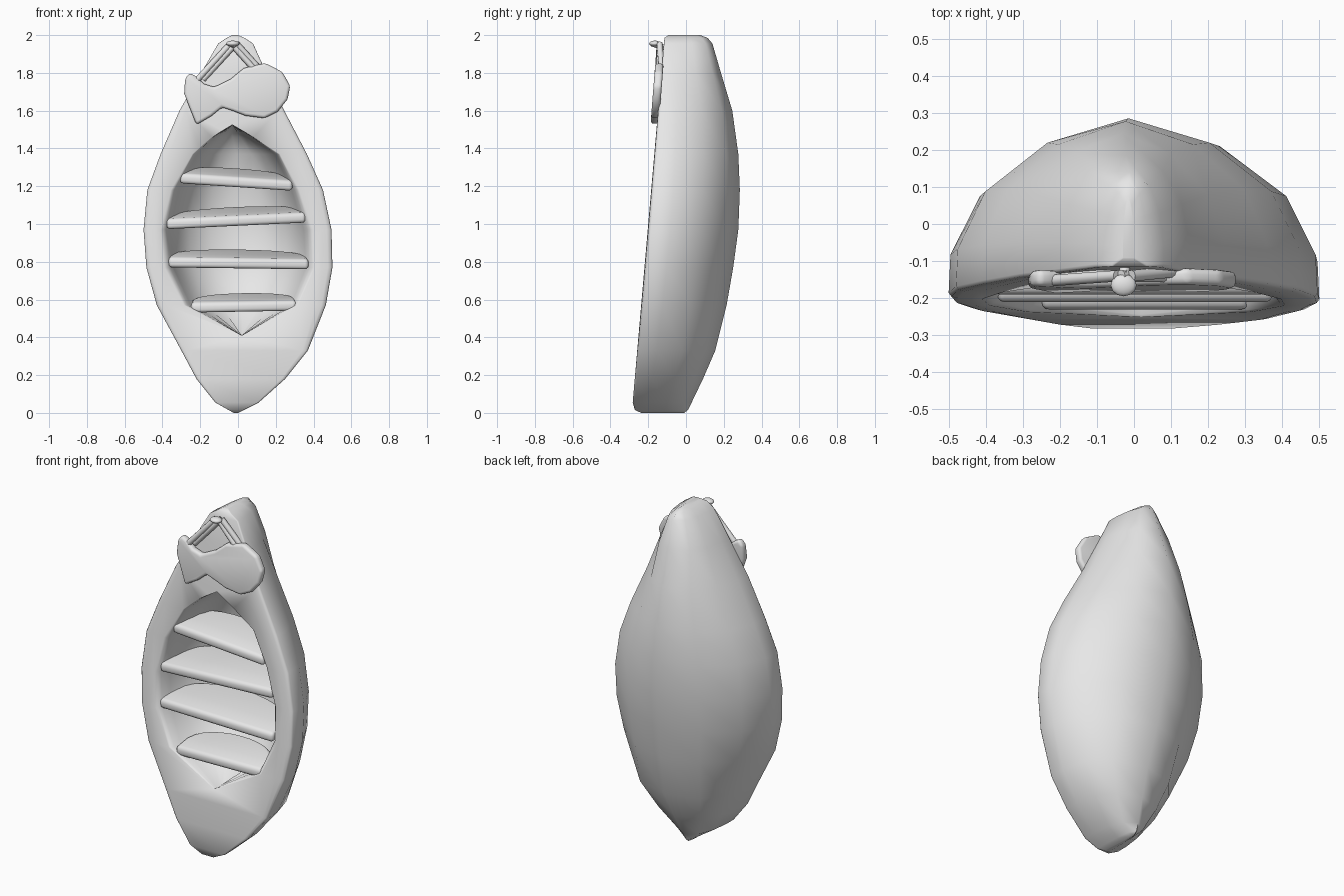
import bpy, bmesh, math
from mathutils import Vector

cube = bpy.data.objects.get("Cube")
if cube:
    bpy.data.objects.remove(cube, do_unlink=True)

GREY = (0.8, 0.8, 0.8, 1)
mat = bpy.data.materials.new("plain grey")
mat.use_nodes = True
mat.diffuse_color = GREY
mat.node_tree.nodes["Principled BSDF"].inputs["Base Color"].default_value = GREY


def front_y(z):
    """Leaning plane of the gunwale."""
    return -0.287 + 0.087 * z


def make_object(name, bm):
    bmesh.ops.remove_doubles(bm, verts=bm.verts, dist=0.0005)
    bmesh.ops.recalc_face_normals(bm, faces=bm.faces)
    mesh = bpy.data.meshes.new(name)
    bm.to_mesh(mesh)
    bm.free()
    mesh.materials.append(mat)
    obj = bpy.data.objects.new(name, mesh)
    bpy.context.collection.objects.link(obj)
    return obj


def activate(obj):
    bpy.ops.object.select_all(action="DESELECT")
    obj.select_set(True)
    bpy.context.view_layer.objects.active = obj


def finish(obj, angle, bevel=0):
    activate(obj)
    if bevel:
        mod = obj.modifiers.new("soft edges", "BEVEL")
        mod.width, mod.segments = bevel, 3
        bpy.ops.object.modifier_apply(modifier=mod.name)
    bpy.ops.object.shade_smooth_by_angle(angle=math.radians(angle))


def skin(name, rings):
    """Join closed rings of equal length; open end rings are capped."""
    bm = bmesh.new()
    rows = [[bm.verts.new(p) for p in ring] for ring in rings]
    for a, b in zip(rows, rows[1:]):
        for i in range(len(a)):
            j = (i + 1) % len(a)
            bm.faces.new((a[i], a[j], b[j], b[i]))
    for end in (rows[0], rows[-1]):
        if (end[0].co - end[-1].co).length > 0.001:
            bm.faces.new(end)
    return make_object(name, bm)


def hull_rings(rows, half):
    """Mirror a half section and fit it to rows of (z, left x, right x, back y, front inset)."""
    rings = []
    for z, x0, x1, back, *inset in rows:
        mid, wide, y0 = (x0 + x1) / 2, (x1 - x0) / 2, front_y(z) + sum(inset)
        # sections are boxier toward both ends
        fullness = 0.7 if z < 0.4 or z > 1.75 else 1
        right = [(u ** fullness, v) for u, v in half]
        section = [(-u, v) for u, v in right] + [p for p in reversed(right) if p[0] > 0]
        rings.append([(mid + u * wide, y0 + v * (back - y0), z) for u, v in section])
    return rings


# Hull: blunt-ended boat standing on its stern
hull = skin("boat_hull", hull_rings(
    [(0, -.022, .002, -.01, .05), (.015, -.05, .03, .01, .015), (.055, -.12, .11, .03),
     (.18, -.22, .25, .09), (.33, -.30, .37, .155), (.57, -.43, .465, .215),
     (.77, -.485, .5, .25), (.97, -.5, .495, .277), (1.18, -.48, .45, .285),
     (1.37, -.41, .365, .277), (1.6, -.31, .245, .245), (1.8, -.195, .15, .185),
     (1.955, -.105, .08, .14), (1.985, -.06, .035, .115), (2, -.03, 0, .075, .02)],
    [(.88, 0), (.95, .006), (.985, .015), (1, .035), (.99, .25), (.83, .58), (.47, .86),
     (0, 1)]))

# Hollow inside, flared where it meets the gunwale
cutter = skin("hollow_cutter", hull_rings(
    [(.41, .02, .02, -.15), (.57, -.265, .295, .05), (.77, -.36, .378, .135),
     (.97, -.38, .367, .165), (1.18, -.33, .3, .155), (1.37, -.225, .205, .115),
     (1.46, -.13, .075, .07), (1.525, -.03, -.03, -.05)],
    [(1.12, -.2), (1.1, -.01), (1.04, .02), (1, .07), (.95, .22), (.86, .47),
     (.68, .74), (.38, .93), (0, 1)]))
cutter.hide_render = True
cut = hull.modifiers.new("hollow", "BOOLEAN")
cut.operation, cut.object = "DIFFERENCE", cutter
activate(hull)
bpy.ops.object.modifier_apply(modifier=cut.name)
bpy.data.objects.remove(cutter, do_unlink=True)
finish(hull, 65)

# Shelves: rounded planks rising toward the back: z, left x, right x, depth, slant
for n, (z, x0, x1, depth, slant) in enumerate(
        [(.56, -.25, .31, .23, .01), (.79, -.37, .375, .29, -.01),
         (1.015, -.38, .36, .29, .035), (1.22, -.31, .29, .25, -.04)], 1):
    mid, wide, y0 = (x0 + x1) / 2, (x1 - x0) / 2, front_y(z) + .008
    rings = []
    for dz in (-.028, .028):
        ring = []
        for k in range(15):
            a = math.pi * k / 14
            u, v = math.cos(a), math.sin(a) ** .6
            ring.append((mid + u * wide, y0 + v * depth, z + dz + slant * u / 2 + .05 * v))
        rings.append(ring)
    finish(skin(f"shelf_{n}", rings), 80, .02)

# Fish-shaped sign
outline = [(-.285, 1.69), (-.22, 1.525), (-.14, 1.572), (-.085, 1.618), (-.03, 1.6),
           (.04, 1.573), (.14, 1.56), (.21, 1.595), (.262, 1.66), (.277, 1.73),
           (.235, 1.805), (.145, 1.852), (.03, 1.825), (-.04, 1.767), (-.127, 1.725),
           (-.18, 1.742), (-.22, 1.78), (-.255, 1.8), (-.28, 1.77)]
sign = skin("fish_sign", [[(x, -.285 + .078 * z + dy, z) for x, z in outline]
                          for dy in (-.022, .022)])
finish(sign, 60, .016)


# Hanging cords: two strands each side, looped over a peg
def rod(name, start, end, radius):
    a, b = Vector(start), Vector(end)
    bpy.ops.mesh.primitive_cylinder_add(vertices=10, radius=radius, depth=(b - a).length,
                                        location=(a + b) / 2)
    obj = bpy.context.object
    obj.name = name
    obj.rotation_euler = (b - a).to_track_quat("Z", "Y").to_euler()
    obj.data.materials.append(mat)
    finish(obj, 50)


for strand, dx, y in (("front", -.014, -.152), ("back", .014, -.138)):
    rod(f"right_cord_{strand}", (-.03 + dx, -.14, 1.95), (-.2 + dx, y, 1.765), .016)
    rod(f"left_cord_{strand}", (-.022 + dx, -.14, 1.955), (.1 + dx, y + .01, 1.82), .016)
rod("peg_stem", (-.025, -.1, 1.93), (-.025, -.18, 1.955), .015)
bpy.ops.mesh.primitive_uv_sphere_add(segments=12, ring_count=8, location=(-.028, -.165, 1.955))
head = bpy.context.object
head.name = "peg_head"
head.scale = (.035, .03, .016)
head.data.materials.append(mat)
finish(head, 60)
